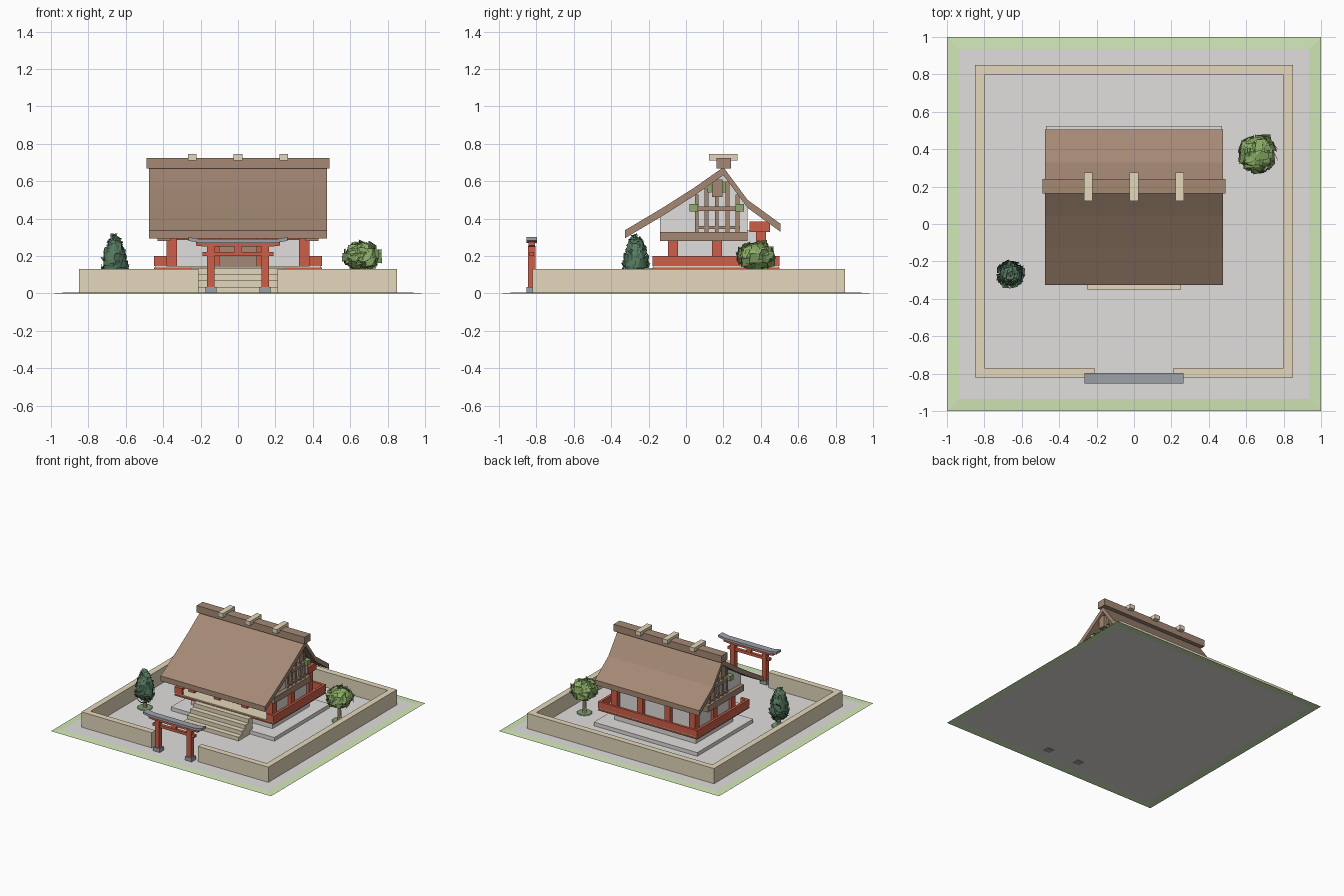
import bpy, bmesh, math, random
from mathutils import Vector

random.seed(4)
cube = bpy.data.objects.get("Cube")
if cube:
    bpy.data.objects.remove(cube)


def material(name, r, g, b):
    m = bpy.data.materials.new(name)
    m.use_nodes = True
    col = [((c / 255 + 0.055) / 1.055) ** 2.4 for c in (r, g, b)] + [1]
    m.diffuse_color = col
    m.node_tree.nodes["Principled BSDF"].inputs["Base Color"].default_value = col
    return m


GRAVEL = material("pale grey", 225, 223, 220)
GRASS = material("grass green", 209, 231, 184)
TAN = material("tan stone", 229, 216, 188)
BROWN = material("brown timber", 165, 137, 117)
RED = material("vermilion", 206, 95, 72)
SLATE = material("slate grey", 158, 162, 169)
SAGE = material("sage fitting", 143, 170, 110)
PINE = material("pine green", 86, 122, 96)
LEAF = material("leaf green", 140, 174, 104)
MOSS = material("moss green", 125, 158, 115)


def finish(name, bm, *mats):
    mesh = bpy.data.meshes.new(name)
    bm.to_mesh(mesh)
    bm.free()
    for m in mats:
        mesh.materials.append(m)
    ob = bpy.data.objects.new(name, mesh)
    bpy.context.collection.objects.link(ob)
    return ob


def box(name, mat, xs, ys, zs):
    bm = bmesh.new()
    bmesh.ops.create_cube(bm, size=1)
    for v in bm.verts:
        v.co = [(r[0] + r[1]) / 2 + c * (r[1] - r[0]) for r, c in zip((xs, ys, zs), v.co)]
    return finish(name, bm, mat)


def pair(name, mat, xs, ys, zs):
    # the same box on both sides of x = 0
    box(name + "_left", mat, xs, ys, zs)
    box(name + "_right", mat, (-xs[1], -xs[0]), ys, zs)


def extrude(name, mat, outline, offset):
    # closed outline pushed along a vector
    bm = bmesh.new()
    face = bm.faces.new([bm.verts.new(p) for p in outline])
    out = bmesh.ops.extrude_face_region(bm, geom=[face])
    bmesh.ops.translate(bm, vec=offset,
                        verts=[g for g in out["geom"] if isinstance(g, bmesh.types.BMVert)])
    bmesh.ops.recalc_face_normals(bm, faces=bm.faces)
    return finish(name, bm, mat)


# ground: gravel court with a grass rim sloping away
bm = bmesh.new()
bmesh.ops.create_grid(bm, x_segments=1, y_segments=1, size=1)
bmesh.ops.inset_region(bm, faces=bm.faces[:], thickness=0.09, use_boundary=True)
for v in bm.verts:
    if abs(v.co.x) < 0.95:
        v.co.z = 0.004
for f in bm.faces:
    f.material_index = 1 if f.calc_center_median().length > 0.5 else 0
finish("ground", bm, GRAVEL, GRASS)

# boundary wall with the entrance gap
WALL = (0.005, 0.13)
pair("side_wall", TAN, (0.8, 0.85), (-0.82, 0.85), WALL)
box("back_wall", TAN, (-0.8, 0.8), (0.8, 0.85), WALL)
pair("front_wall", TAN, (0.21, 0.8), (-0.82, -0.77), WALL)

# entrance gate
GY = -0.825
pair("gate_foot", SLATE, (0.115, 0.175), (GY - 0.027, GY + 0.027), (0, 0.035))
pair("gate_post", RED, (0.125, 0.165), (GY - 0.02, GY + 0.02), (0.03, 0.255))
box("gate_tie_beam", RED, (-0.19, 0.19), (GY - 0.012, GY + 0.012), (0.2, 0.222))
box("gate_strut", RED, (-0.02, 0.02), (GY - 0.01, GY + 0.01), (0.22, 0.255))


def upswept(name, mat, half, depth, z0, z1, lift):
    # beam with raised ends
    path = [(-half, lift), (-half * 0.76, 0), (half * 0.76, 0), (half, lift)]
    outline = [(x, z0 + d) for x, d in path] + [(x, z1 + d) for x, d in reversed(path)]
    extrude(name, mat, [(x, GY - depth, z) for x, z in outline], (0, 2 * depth, 0))


upswept("gate_upper_beam", RED, 0.225, 0.018, 0.25, 0.272, 0.006)
upswept("gate_cap", SLATE, 0.265, 0.028, 0.27, 0.29, 0.012)

# plinth, raised veranda and steps
box("plinth", GRAVEL, (-0.47, 0.47), (-0.2, 0.525), (0.005, 0.035))
box("underfloor", GRAVEL, (-0.37, 0.37), (-0.08, 0.4), (0.035, 0.127))
box("veranda_edge", RED, (-0.45, 0.45), (-0.18, 0.5), (0.127, 0.138))
box("veranda_floor", TAN, (-0.445, 0.445), (-0.175, 0.495), (0.138, 0.147))
for i in range(4):
    box(f"step_{i + 1}", TAN, (-0.25, 0.25), (-0.35 + i * 0.043, -0.17), (0.005, 0.036 + i * 0.033))

# railing around sides and back, short returns in front
RAIL = (0.147, 0.2)
pair("side_rail", RED, (0.43, 0.45), (-0.18, 0.5), RAIL)
box("back_rail", RED, (-0.43, 0.43), (0.48, 0.5), RAIL)
pair("front_rail", RED, (0.383, 0.43), (-0.18, -0.16), RAIL)

# hall walls, door and pillars
box("hall_wall", GRAVEL, (-0.36, 0.36), (-0.06, 0.39), (0.14, 0.34))
box("door", BROWN, (-0.1, 0.1), (-0.068, -0.058), (0.147, 0.27))
for y in (-0.07, 0.165, 0.4):
    pair("pillar", RED, (0.327, 0.383), (y - 0.027, y + 0.027), (0.14, 0.33 if y > 0.3 else 0.3))
for y in (-0.07, 0.4):
    pair("inner_pillar", RED, (0.1, 0.15), (y - 0.025, y + 0.025), (0.14, 0.33 if y > 0.3 else 0.3))
box("front_beam", RED, (-0.38, 0.38), (-0.085, -0.055), (0.285, 0.315))
box("back_beam", RED, (-0.4, 0.4), (0.34, 0.45), (0.33, 0.385))

# gables with beams, lattice and fittings
GABLE = [(-0.14, 0.32), (0.33, 0.32), (0.33, 0.46), (0.2, 0.64), (-0.14, 0.41)]
extrude("gable_wall", GRAVEL, [(-0.4, y, z) for y, z in GABLE], (0.8, 0, 0))
pair("gable_sill", BROWN, (0.36, 0.43), (-0.14, 0.33), (0.28, 0.33))
pair("gable_tie", BROWN, (0.39, 0.425), (0.02, 0.31), (0.44, 0.465))
pair("gable_lower_tie", BROWN, (0.39, 0.42), (0.05, 0.29), (0.345, 0.36))
for y, top in ((0.058, 0.53), (0.11, 0.56), (0.165, 0.61), (0.222, 0.6), (0.275, 0.53)):
    pair("gable_stud", BROWN, (0.39, 0.415), (y - 0.01, y + 0.01), (0.33, top))
for y in (0.042, 0.288):
    pair("gable_bracket", SAGE, (0.4, 0.445), (y - 0.023, y + 0.023), (0.438, 0.478))
for y in (0.125, 0.205):
    pair("gable_ornament", SAGE, (0.4, 0.43), (y - 0.01, y + 0.01), (0.54, 0.6))
pair("gable_pendant", BROWN, (0.43, 0.46), (0.14, 0.195), (0.515, 0.61))

# swept roof, ridge and ridge logs
slope = [(-0.327, 0.338), (-0.13, 0.455), (0.04, 0.563), (0.2, 0.675), (0.33, 0.5), (0.505, 0.373)]
eaves = slope + [(y, z - 0.043) for y, z in reversed(slope)]
extrude("roof", BROWN, [(-0.475, y, z) for y, z in eaves], (0.95, 0, 0))
box("ridge", BROWN, (-0.49, 0.49), (0.163, 0.24), (0.668, 0.725))
for i in (-1, 0, 1):
    box("ridge_log", TAN, (i * 0.245 - 0.023, i * 0.245 + 0.023), (0.122, 0.275), (0.71, 0.745))


def foliage(name, mat, centre, radius, height, taper, count, leaf):
    # a rough core wrapped in loose angular leaves
    bm = bmesh.new()
    bmesh.ops.create_icosphere(bm, subdivisions=2, radius=1)

    def place(n):
        grow = 1 - taper * (n.z + 1) / 2
        return Vector((n.x * radius * grow, n.y * radius * grow, n.z * height / 2)) + Vector(centre)

    for v in bm.verts:
        v.co = place(v.co * random.uniform(0.78, 0.95))
    for _ in range(count):
        # leaves lie roughly along the surface, facing outward
        n = Vector([random.gauss(0, 1) for _ in range(3)]).normalized()
        tilt = (n + Vector([random.uniform(-0.4, 0.4) for _ in range(3)])).normalized()
        a = tilt.orthogonal().normalized() * leaf
        b = tilt.cross(a) * random.uniform(0.5, 0.9)
        p = place(n * 0.92)
        bm.faces.new([bm.verts.new(p + d) for d in (a, b, -a, -b)])
    finish(name, bm, mat)


def disc(name, mat, x, y, r0, r1, z0, z1):
    bm = bmesh.new()
    bmesh.ops.create_cone(bm, cap_ends=True, segments=10, radius1=r0, radius2=r1, depth=z1 - z0)
    bmesh.ops.translate(bm, vec=(x, y, (z0 + z1) / 2), verts=bm.verts)
    finish(name, bm, mat)


# conifer and broadleaf tree on mossy patches
disc("conifer_patch", MOSS, -0.66, -0.265, 0.06, 0.055, 0.005, 0.01)
disc("conifer_trunk", TAN, -0.66, -0.265, 0.016, 0.012, 0.006, 0.08)
foliage("conifer_foliage", PINE, (-0.66, -0.268, 0.182), 0.1, 0.29, 0.6, 130, 0.026)
disc("broadleaf_patch", MOSS, 0.66, 0.375, 0.06, 0.055, 0.005, 0.01)
disc("broadleaf_trunk", TAN, 0.66, 0.375, 0.017, 0.012, 0.006, 0.14)
foliage("broadleaf_foliage", LEAF, (0.662, 0.375, 0.2), 0.113, 0.155, 0.15, 90, 0.04)
